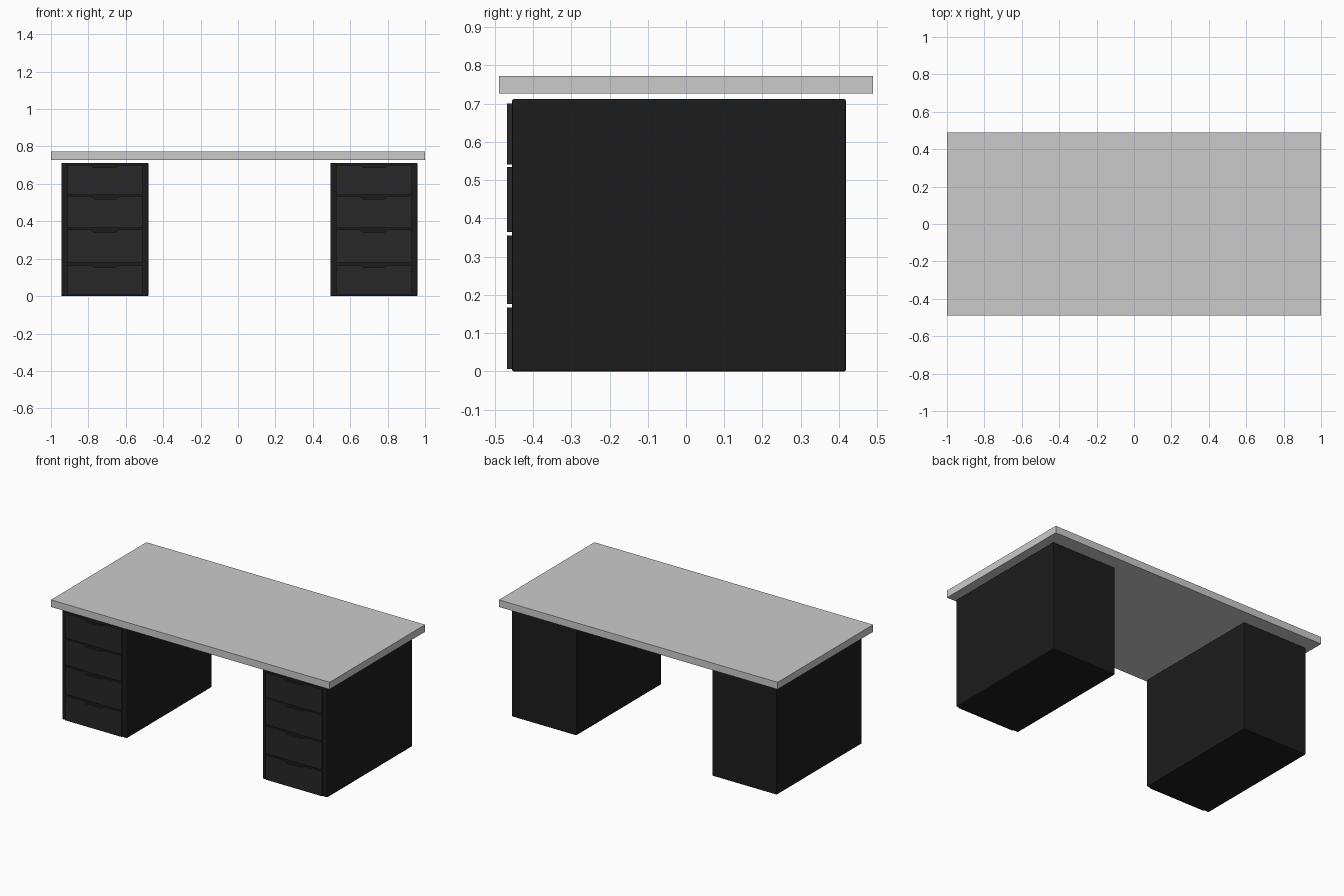
import bpy, bmesh

if "Cube" in bpy.data.objects:
    bpy.data.objects.remove(bpy.data.objects["Cube"])


def material(name, v):
    m = bpy.data.materials.new(name)
    m.diffuse_color = (v, v, v, 1)
    m.use_nodes = True
    m.node_tree.nodes["Principled BSDF"].inputs["Base Color"].default_value = m.diffuse_color
    return m


BODY = material("black_body", 0.012)
FRONT = material("dark_front", 0.02)


def prism(name, pts, y0, y1, mat=None, bevel=0, segments=1):
    """Extrude an XZ outline from y0 to y1."""
    bm = bmesh.new()
    face = bm.faces.new([bm.verts.new((x, y0, z)) for x, z in pts])
    ext = bmesh.ops.extrude_face_region(bm, geom=[face])["geom"]
    moved = [v for v in ext if isinstance(v, bmesh.types.BMVert)]
    bmesh.ops.translate(bm, verts=moved, vec=(0, y1 - y0, 0))
    bmesh.ops.recalc_face_normals(bm, faces=bm.faces)
    if bevel:
        bmesh.ops.bevel(bm, geom=bm.edges[:], offset=bevel, segments=segments,
                        profile=0.5, affect='EDGES')
    me = bpy.data.meshes.new(name)
    bm.to_mesh(me)
    bm.free()
    ob = bpy.data.objects.new(name, me)
    bpy.context.collection.objects.link(ob)
    if mat:
        me.materials.append(mat)
    return ob


def rect(x0, x1, z0, z1):
    return [(x0, z0), (x1, z0), (x1, z1), (x0, z1)]


# Table top, floating just above the cabinets
prism("table_top", rect(-1, 1, 0.727, 0.773), -0.489, 0.489)

# Two drawer cabinets, each with four notched drawer fronts
drawers = [(0.007, 0.167), (0.176, 0.355), (0.364, 0.534), (0.541, 0.701)]
for side, cx in (("left", -0.7115), ("right", 0.7265)):
    prism(side + "_cabinet", rect(cx - 0.2325, cx + 0.2325, 0, 0.712),
          -0.455, 0.418, BODY, 0.005, 2)
    for i, (z0, z1) in enumerate(drawers):
        outline = [(cx - 0.203, z0), (cx + 0.203, z0), (cx + 0.203, z1),
                   (cx + 0.075, z1), (cx + 0.055, z1 - 0.014),
                   (cx - 0.055, z1 - 0.014), (cx - 0.075, z1), (cx - 0.203, z1)]
        prism(f"{side}_drawer_front_{i + 1}", outline, -0.468, -0.454, FRONT)
